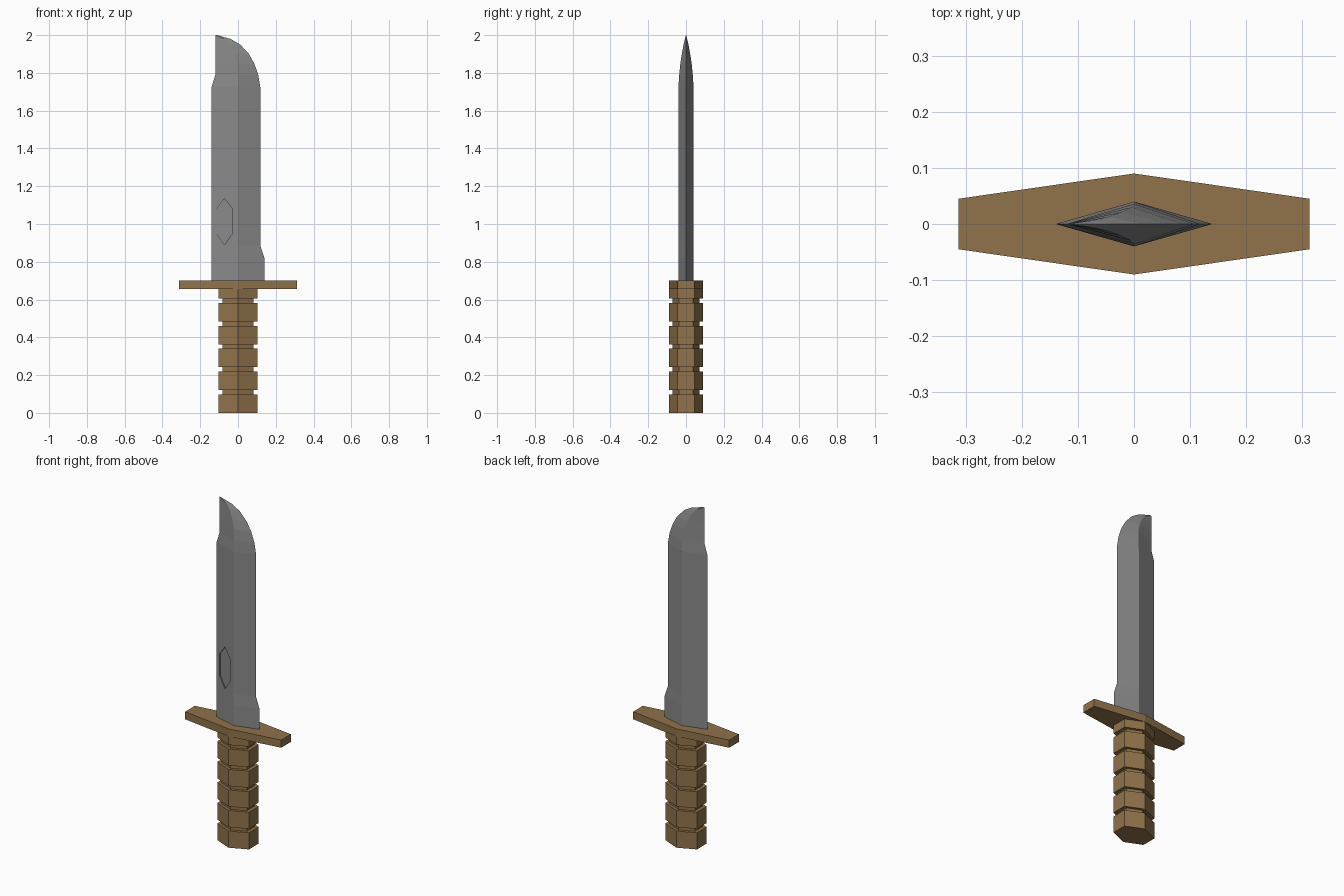
import bpy, bmesh

if "Cube" in bpy.data.objects:
    bpy.data.objects.remove(bpy.data.objects["Cube"])


def material(name, rgb):
    m = bpy.data.materials.new(name)
    m.diffuse_color = (*rgb, 1)
    m.use_nodes = True
    m.node_tree.nodes["Principled BSDF"].inputs["Base Color"].default_value = m.diffuse_color
    return m


steel = material("steel grey", (0.25, 0.25, 0.25))
wood = material("wood brown", (0.28, 0.17, 0.07))


def loft(name, rings, mat):
    """Join equal-sized rings of points into a closed flat-shaded solid."""
    bm = bmesh.new()
    loops = [[bm.verts.new(p) for p in ring] for ring in rings]
    n = len(loops[0])
    for a, b in zip(loops, loops[1:]):
        for i in range(n):
            j = (i + 1) % n
            bm.faces.new((a[i], a[j], b[j], b[i]))
    bm.faces.new(loops[0][::-1])
    bm.faces.new(loops[-1])
    bmesh.ops.recalc_face_normals(bm, faces=bm.faces)
    me = bpy.data.meshes.new(name)
    bm.to_mesh(me)
    bm.free()
    ob = bpy.data.objects.new(name, me)
    bpy.context.collection.objects.link(ob)
    me.materials.append(mat)
    return ob


def hexagon(x, y_end, y_mid, z):
    return [(-x, -y_end, z), (0, -y_mid, z), (x, -y_end, z),
            (x, y_end, z), (0, y_mid, z), (-x, y_end, z)]


# Handle: six grip blocks separated by narrow grooves
rings = []
period = 0.121
for i in range(6):
    z0 = i * period
    z1 = min(z0 + 0.098, 0.66)
    rings += [hexagon(0.103, 0.045, 0.09, z) for z in (z0, z1)]
    if i < 5:
        rings += [hexagon(0.083, 0.037, 0.072, z) for z in (z1, z0 + period)]
loft("handle", rings, wood)

# Guard
loft("guard", [hexagon(0.313, 0.045, 0.09, z) for z in (0.655, 0.70)], wood)

# Blade: diamond sections (z, back edge x, ridge x, cutting edge x, half thickness)
sections = [(0.69, -0.14, 0, 0.14, 0.04), (0.82, -0.14, 0, 0.14, 0.04),
            (0.885, -0.14, 0, 0.118, 0.04), (1.725, -0.14, 0, 0.118, 0.04),
            (1.79, -0.12, 0, 0.107, 0.036), (1.85, -0.12, -0.005, 0.086, 0.030),
            (1.90, -0.12, -0.02, 0.058, 0.022), (1.95, -0.12, -0.045, 0.012, 0.013),
            (1.98, -0.12, -0.075, -0.04, 0.006), (2.0, -0.12, -0.115, -0.11, 0.001)]
blade = loft("blade", [[(l, 0, z), (m, -t, z), (r, 0, z), (m, t, z)]
                       for z, l, m, r, t in sections], steel)

# Shallow six-sided recess in the front face, floor parallel to the face
outline = [(-0.072, 0.89), (-0.03, 0.95), (-0.03, 1.08),
           (-0.072, 1.135), (-0.115, 1.08), (-0.115, 0.95)]
cutter = loft("recess_cutter",
              [[(x, -0.04 * (x + 0.14) / 0.14 + d, z) for x, z in outline]
               for d in (-0.03, 0.008)], steel)
cut = blade.modifiers.new("recess", "BOOLEAN")
cut.object = cutter
cut.operation = "DIFFERENCE"
cut.solver = "EXACT"
cutter.hide_render = True
cutter.hide_set(True)
